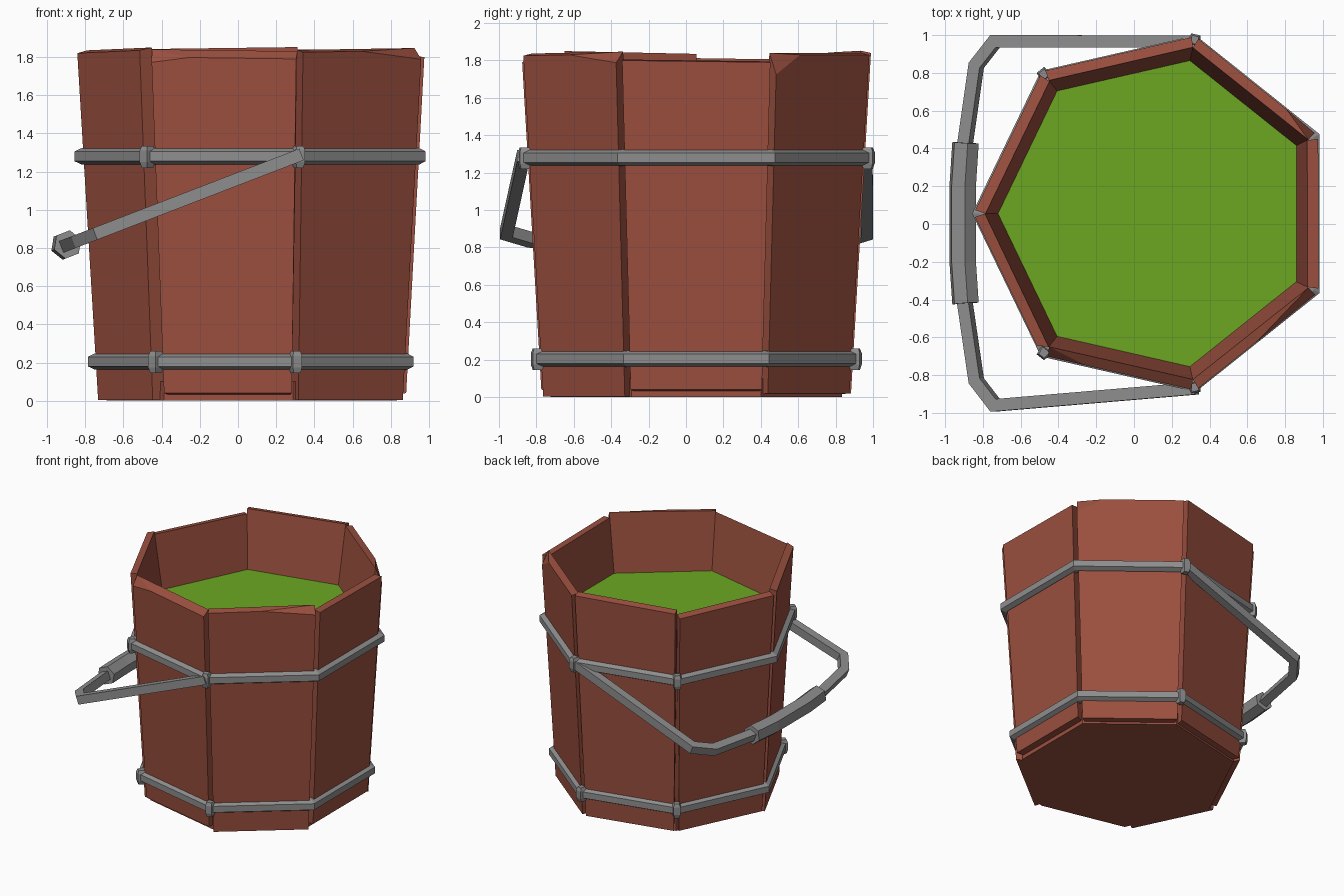
import bpy, bmesh, math
from mathutils import Vector

if "Cube" in bpy.data.objects:
    bpy.data.objects.remove(bpy.data.objects["Cube"])

def mat(name, col):
    m = bpy.data.materials.new(name)
    m.diffuse_color = (*col, 1)
    m.use_nodes = True
    m.node_tree.nodes["Principled BSDF"].inputs["Base Color"].default_value = m.diffuse_color
    return m

WOOD = mat("red_wood", (0.33, 0.08, 0.05))
METAL = mat("grey_metal", (0.27, 0.27, 0.27))
LIQUID = mat("green_liquid", (0.15, 0.39, 0.016))

CX, CY, N = 0.111, 0.055, 7

def corner(i, r, z):
    a = math.pi + i * 2 * math.pi / N
    return Vector((CX + r * math.cos(a), CY + r * math.sin(a), z))

def outer_r(z):
    return 0.852 + 0.06 * z

def finish(bm, name, material):
    bmesh.ops.recalc_face_normals(bm, faces=bm.faces)
    me = bpy.data.meshes.new(name)
    bm.to_mesh(me)
    bm.free()
    me.materials.append(material)
    ob = bpy.data.objects.new(name, me)
    bpy.context.collection.objects.link(ob)
    return ob

def skin(name, rings, material, closed=False):
    """Bridge equal-sized point loops into a solid."""
    bm = bmesh.new()
    loops = [[bm.verts.new(p) for p in r] for r in rings]
    n, m = len(loops[0]), len(loops)
    for i in range(m if closed else m - 1):
        a, b = loops[i], loops[(i + 1) % m]
        for j in range(n):
            k = (j + 1) % n
            bm.faces.new((a[j], a[k], b[k], b[j]))
    if not closed:
        bm.faces.new(loops[0])
        bm.faces.new(loops[-1])
    return finish(bm, name, material)

def stave(i, bot, top_a, top_b, top_in, gap_a=0.02, gap_b=0.02, chip=None):
    """One wedge-shaped board between corners i and i + 1."""
    def end(k, other, top, gap):
        pts = []
        for z, r in ((bot, outer_r(bot)), (top, outer_r(top))):
            p = corner(k, r, z)
            pts.append(p + (corner(other, r, z) - p).normalized() * gap)
        pts.append(corner(k, 0.831 + 0.153 * (top + top_in - 1.38), top + top_in))
        pts.append(corner(k, 0.62, 0.004))
        return pts
    a, b = end(i, i + 1, top_a, gap_a), end(i + 1, i, top_b, gap_b)
    ob = skin("stave_%d" % (i + 1), [a, b], WOOD)
    if chip:                                   # broken top corner
        at_b, drop, run = chip
        p, q = (b, a) if at_b else (a, b)
        along = (q[1] - p[1]).normalized()
        p1 = p[1] - Vector((0, 0, drop))
        p2 = p[1] + along * run
        no = (p2 - p1).cross(p[2] - p1).normalized()
        if no.z < 0:
            no = -no
        bm = bmesh.new()
        bm.from_mesh(ob.data)
        res = bmesh.ops.bisect_plane(bm, geom=bm.verts[:] + bm.edges[:] + bm.faces[:],
                                     plane_co=p1, plane_no=no, clear_outer=True)
        cut = [e for e in res["geom_cut"] if isinstance(e, bmesh.types.BMEdge)]
        bmesh.ops.holes_fill(bm, edges=cut, sides=0)
        bmesh.ops.recalc_face_normals(bm, faces=bm.faces)
        bm.to_mesh(ob.data)
        bm.free()

# Staves: index, bottom, top at both ends, inner rise, gaps, chip
stave(0, 0.004, 1.82, 1.835, 0.015, gap_b=0.06)
stave(1, 0.04, 1.80, 1.79, 0.04, gap_a=0.035, chip=(False, 0.03, 0.2))
stave(2, 0.004, 1.825, 1.835, 0.012, chip=(True, 0.05, 0.4))
stave(3, 0.04, 1.80, 1.79, 0.005)
stave(4, 0.02, 1.83, 1.83, 0.01, chip=(False, 0.12, 0.2))
stave(5, 0.02, 1.84, 1.83, 0.012)
stave(6, 0.02, 1.79, 1.80, 0.012)

# Bottom board and liquid
skin("bottom_board", [[corner(i, 0.80, z) for i in range(N)] for z in (0, 0.1)], WOOD)
skin("liquid", [[corner(i, 0.833, z) for i in range(N)] for z in (1.34, 1.38)], LIQUID)

# Metal hoops with thicker corner joints
for name, z, r in (("lower_hoop", 0.205, 0.897), ("upper_hoop", 1.28, 0.968)):
    prof = ((r - 0.07, -0.045), (r - 0.035, -0.042), (r, -0.025),
            (r, 0.025), (r - 0.035, 0.042), (r - 0.07, 0.045))
    skin(name, [[corner(i, pr, z + dz) for pr, dz in prof] for i in range(N)], METAL, True)
    for i in (1, 2, 5, 6):
        c = corner(i, r - 0.025, z)
        d = (c - Vector((CX, CY, z))).normalized()
        t = Vector((-d.y, d.x, 0))
        skin("%s_joint_%d" % (name, i),
             [[c + d * x * s + t * y * s + Vector((0, 0, dz))
               for x, y in ((-0.03, -0.035), (0.03, -0.025), (0.03, 0.025), (-0.03, 0.035))]
              for dz, s in ((-0.06, 0.7), (-0.03, 1), (0.03, 1), (0.055, 0.7))], METAL)

# Handle lies in a plane tilted about the y axis
def on_plane(x, y):
    return Vector((x, y, 1.285 + (x - 0.32) * 0.385))

UP = Vector((-0.385, 0, 1)).normalized()

def sweep(name, path, radius, sides, turn):
    pts = [on_plane(*p) for p in path]
    segs = [(b - a).normalized() for a, b in zip(pts, pts[1:])]
    rings = []
    for i, p in enumerate(pts):
        d0, d1 = segs[max(i - 1, 0)], segs[min(i, len(segs) - 1)]
        t = (d0 + d1).normalized()
        side = t.cross(UP) / max(t.dot(d1), 0.5)
        rings.append([p + side * radius * math.cos(a) + UP * radius * math.sin(a)
                      for a in (turn + k * 2 * math.pi / sides for k in range(sides))])
    skin(name, rings, METAL)

sweep("handle_bar", [(0.33, 0.965), (-0.735, 0.968), (-0.835, 0.84), (-0.895, 0.42),
                     (-0.895, -0.42), (-0.835, -0.83), (-0.735, -0.96), (0.33, -0.87)],
      0.046, 4, math.pi / 4)
sweep("handle_grip", [(-0.892, 0.43), (-0.907, 0.2), (-0.907, -0.2), (-0.892, -0.42)],
      0.075, 6, 0)
